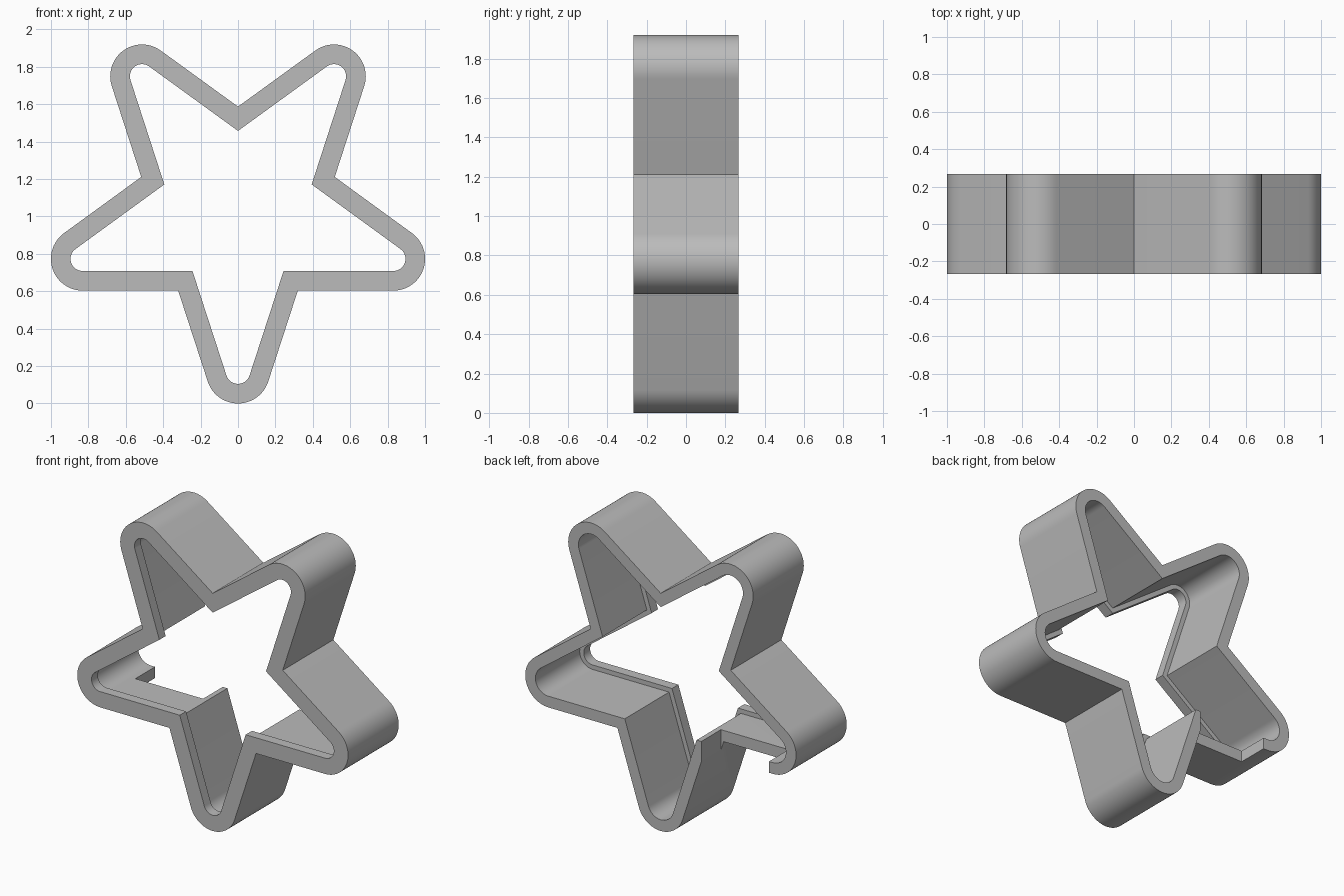
import bpy, bmesh
from math import pi, cos, sin, radians

default = bpy.data.objects.get("Cube")
if default:
    bpy.data.objects.remove(default, do_unlink=True)

CENTRE_Z = 1.043    # star centre height
TIP_DIST = 0.873    # centre to centre of each rounded tip
TIP_R = 0.17        # outer tip radius
NOTCH_DIST = 0.544  # centre to each inward corner
HALF = 0.267        # half depth
LIP = 0.105         # wall thickness at the front lip
WALL = 0.075        # wall thickness behind the lip
LIP_BACK = -0.2     # where the lip ends
ARC_STEPS = 24


def star_loop(bm, inset, y):
    """Five-armed star with rounded tips, offset inward by inset."""
    verts = []
    corner = NOTCH_DIST - inset / cos(pi / 5)
    for arm in range(5):
        a = -pi / 2 + arm * 2 * pi / 5
        cx, cz = TIP_DIST * cos(a), TIP_DIST * sin(a)
        for i in range(ARC_STEPS + 1):
            # each tip turns through 144 degrees
            b = a + radians(-72 + 144 * i / ARC_STEPS)
            r = TIP_R - inset
            verts.append(bm.verts.new((cx + r * cos(b), y, CENTRE_Z + cz + r * sin(b))))
        c = a + pi / 5
        verts.append(bm.verts.new((corner * cos(c), y, CENTRE_Z + corner * sin(c))))
    return verts


# Star wall: sweep a stepped cross-section around the outline
bm = bmesh.new()
section = [(0, -HALF), (0, HALF), (WALL, HALF), (WALL, LIP_BACK), (LIP, LIP_BACK), (LIP, -HALF)]
loops = [star_loop(bm, inset, y) for inset, y in section]
for k, loop in enumerate(loops):
    nxt = loops[(k + 1) % len(loops)]
    for i in range(len(loop)):
        j = (i + 1) % len(loop)
        bm.faces.new((loop[i], loop[j], nxt[j], nxt[i]))
bmesh.ops.recalc_face_normals(bm, faces=bm.faces)
mesh = bpy.data.meshes.new("star_wall")
bm.to_mesh(mesh)
bm.free()
star = bpy.data.objects.new("star_wall", mesh)
bpy.context.collection.objects.link(star)

# Plain grey material
grey = bpy.data.materials.new("plain_grey")
grey.use_nodes = True
colour = (0.5, 0.5, 0.5, 1)
grey.diffuse_color = colour
grey.node_tree.nodes["Principled BSDF"].inputs["Base Color"].default_value = colour
mesh.materials.append(grey)

# Rectangular notch in the rear edge of the right arm's lower wall
x0, x1, y0, y1, z0, z1 = -0.8, -0.3, 0.06, 0.4, 0.5, 0.75
bpy.ops.mesh.primitive_cube_add(size=1, location=((x0 + x1) / 2, (y0 + y1) / 2, (z0 + z1) / 2))
cutter = bpy.context.object
cutter.name = "notch_cutter"
cutter.scale = (x1 - x0, y1 - y0, z1 - z0)
cutter.hide_render = True
cutter.data.materials.append(grey)

bpy.ops.object.select_all(action='DESELECT')
star.select_set(True)
bpy.context.view_layer.objects.active = star
cut = star.modifiers.new("rear_notch", 'BOOLEAN')
cut.operation = 'DIFFERENCE'
cut.solver = 'EXACT'
cut.object = cutter
bpy.ops.object.modifier_apply(modifier=cut.name)
bpy.data.objects.remove(cutter, do_unlink=True)

bpy.ops.object.shade_smooth_by_angle(angle=radians(30))
